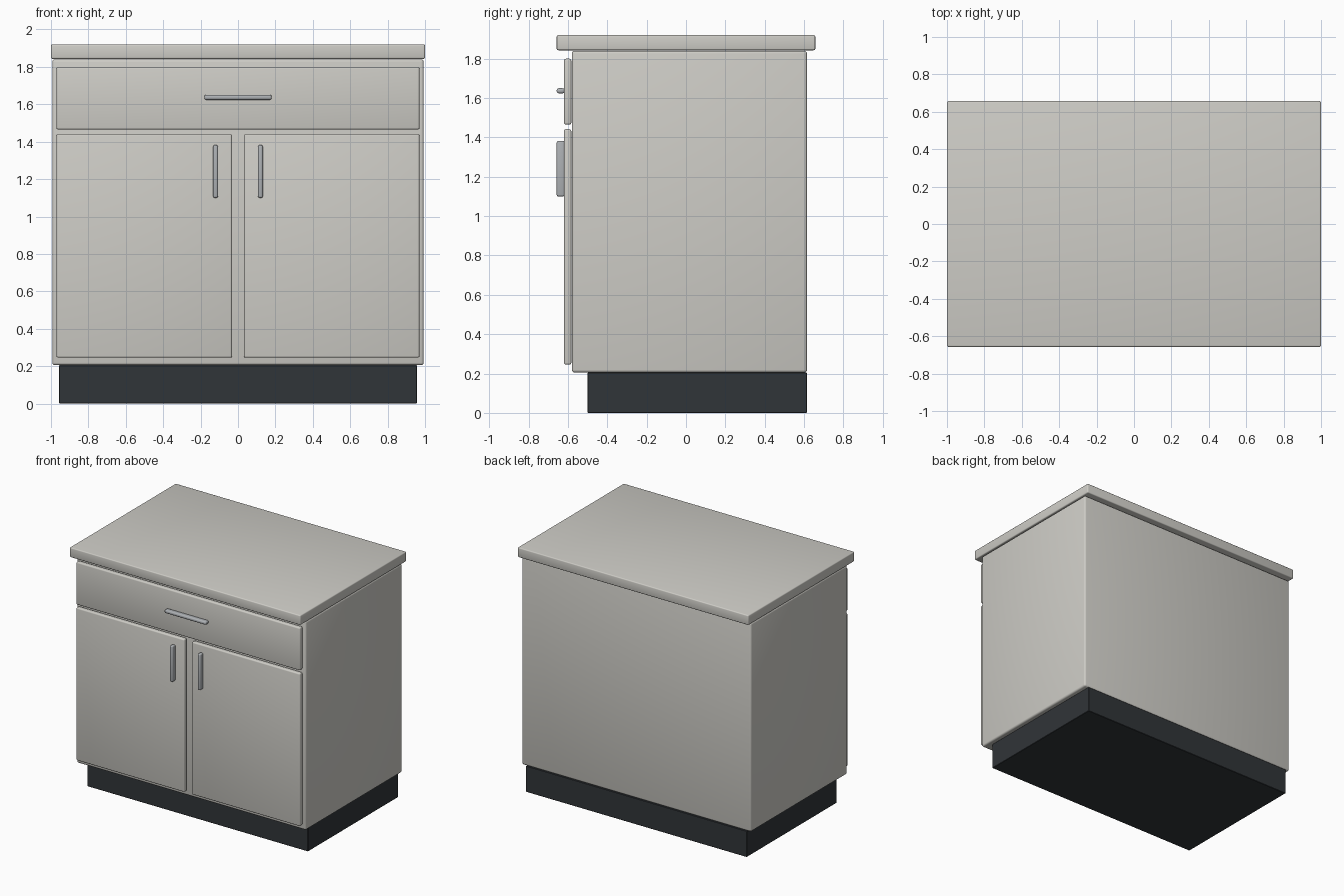
import bpy

if "Cube" in bpy.data.objects:
    bpy.data.objects.remove(bpy.data.objects["Cube"])

dark = bpy.data.materials.new("dark_plinth")
dark.diffuse_color = (0.03, 0.035, 0.04, 1)
dark.use_nodes = True
dark.node_tree.nodes["Principled BSDF"].inputs["Base Color"].default_value = dark.diffuse_color
metal = bpy.data.materials.new("handle_metal")
metal.diffuse_color = (0.42, 0.44, 0.46, 1)
metal.use_nodes = True
metal.node_tree.nodes["Principled BSDF"].inputs["Base Color"].default_value = metal.diffuse_color
paint = bpy.data.materials.new("warm_grey_paint")
paint.diffuse_color = (0.62, 0.61, 0.57, 1)
paint.use_nodes = True
paint.node_tree.nodes["Principled BSDF"].inputs["Base Color"].default_value = paint.diffuse_color


def box(name, x, y, z, mat, bevel=0.012, segments=3):
    """Bevelled box from (min, max) ranges on each axis."""
    bpy.ops.mesh.primitive_cube_add(
        size=1, location=[(a + b) / 2 for a, b in (x, y, z)])
    ob = bpy.context.object
    ob.name = name
    ob.scale = [b - a for a, b in (x, y, z)]
    bpy.ops.object.transform_apply(location=False, rotation=False, scale=True)
    ob.data.materials.append(mat)
    if bevel:
        mod = ob.modifiers.new("rounded_edges", 'BEVEL')
        mod.width = bevel
        mod.segments = segments
        bpy.ops.object.modifier_apply(modifier=mod.name)
        bpy.ops.object.shade_smooth_by_angle()
    return ob


# Plinth, carcass and worktop
box("toe_kick", (-0.957, 0.957), (-0.5, 0.615), (0, 0.205), dark, 0.003, 1)
box("cabinet_body", (-0.993, 0.993), (-0.58, 0.615), (0.205, 1.84), paint, 0.014)
box("countertop", (-1, 1), (-0.657, 0.657), (1.843, 1.92), paint, 0.008)

# Drawer front and its pull
box("drawer_front", (-0.97, 0.97), (-0.62, -0.583), (1.465, 1.80), paint, 0.01)
box("drawer_handle", (-0.18, 0.18), (-0.657, -0.617), (1.624, 1.65), metal, 0.01)

# Pair of doors with vertical pulls
for side, s in (("left", -1), ("right", 1)):
    box(side + "_door", sorted((s * 0.032, s * 0.97)), (-0.62, -0.583),
        (0.245, 1.442), paint, 0.01)
    box(side + "_door_handle", sorted((s * 0.107, s * 0.133)), (-0.657, -0.617),
        (1.10, 1.382), metal, 0.009)
